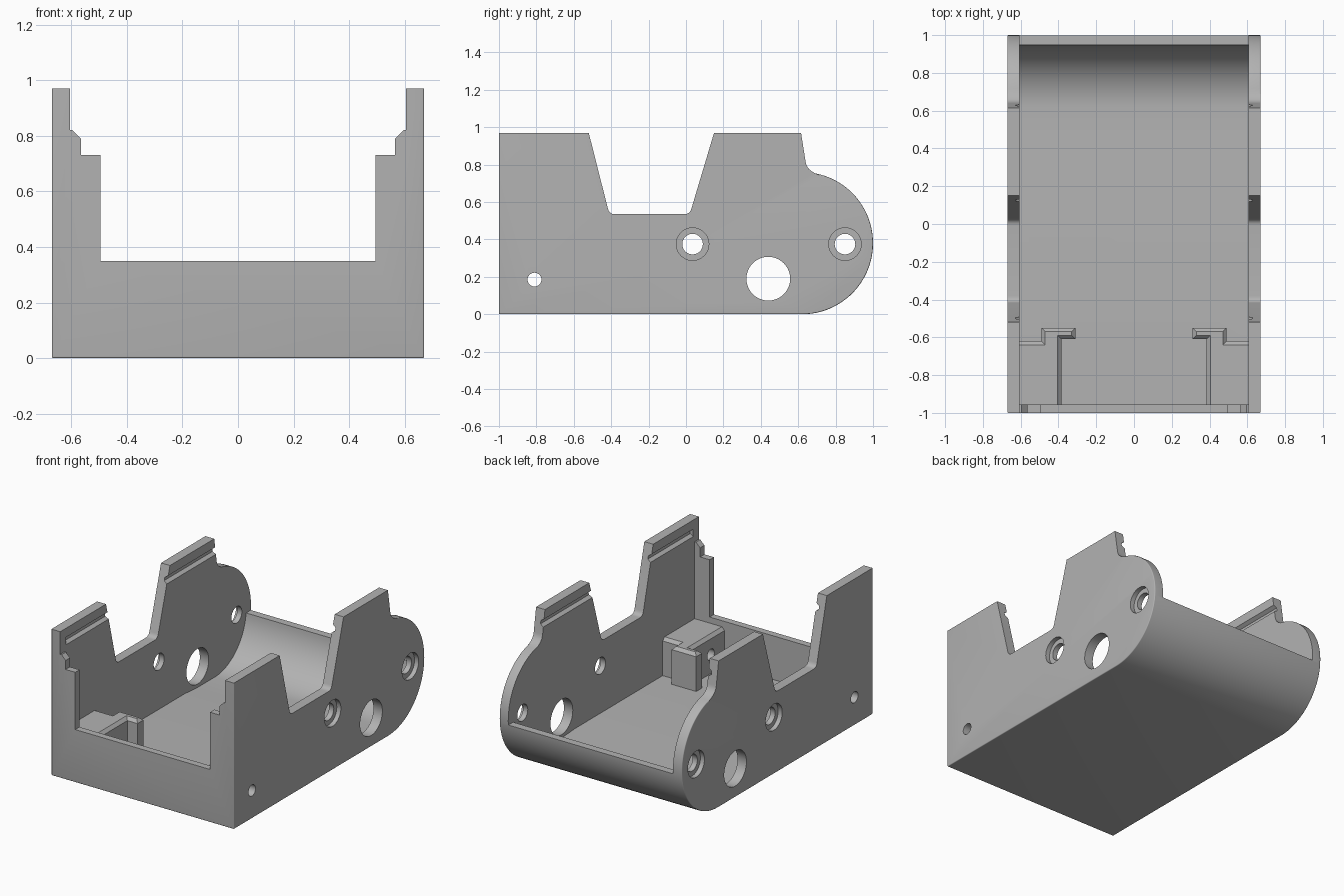
import bpy, bmesh, math
from mathutils import Vector

if "Cube" in bpy.data.objects:
    bpy.data.objects.remove(bpy.data.objects["Cube"])

grey = bpy.data.materials.new("plain_grey")
grey.use_nodes = True
grey.diffuse_color = (0.45, 0.45, 0.45, 1)
grey.node_tree.nodes["Principled BSDF"].inputs["Base Color"].default_value = (0.45, 0.45, 0.45, 1)


def arc(cx, cy, r, start, end, n):
    """Points along a circular arc, angles in degrees."""
    angles = [math.radians(start + (end - start) * i / n) for i in range(n + 1)]
    return [(cx + r * math.cos(a), cy + r * math.sin(a)) for a in angles]


def fillet(a, b, c, size, n=6):
    """Rounded corner at b between a and c."""
    a, b, c = Vector(a), Vector(b), Vector(c)
    p = b + (a - b).normalized() * size
    q = b + (c - b).normalized() * size
    ts = [i / n for i in range(n + 1)]
    return [tuple(p * (1 - t) ** 2 + b * 2 * t * (1 - t) + q * t * t) for t in ts]


def prism(name, pts, axis, lo, hi, bevel=None, width=0.025, segments=5):
    """Extrude a 2D profile along an axis; bevel the edges chosen by a rule."""
    place = {"x": lambda u, v, w: (w, u, v),
             "y": lambda u, v, w: (u, w, v),
             "z": lambda u, v, w: (u, v, w)}[axis]
    bm = bmesh.new()
    ends = [[bm.verts.new(place(u, v, w)) for u, v in pts] for w in (lo, hi)]
    for ring in ends:
        bm.faces.new(ring)
    for i in range(len(pts)):
        j = (i + 1) % len(pts)
        bm.faces.new((ends[0][i], ends[0][j], ends[1][j], ends[1][i]))
    bmesh.ops.recalc_face_normals(bm, faces=bm.faces)
    if bevel:
        edges = [e for e in bm.edges if bevel(e.verts[0].co, e.verts[1].co)]
        bmesh.ops.bevel(bm, geom=edges, offset=width, segments=segments,
                        profile=0.5, affect='EDGES', clamp_overlap=True)
    mesh = bpy.data.meshes.new(name)
    bm.to_mesh(mesh)
    bm.free()
    mesh.materials.append(grey)
    obj = bpy.data.objects.new(name, mesh)
    bpy.context.collection.objects.link(obj)
    return obj


def combine(target, tool, operation='DIFFERENCE'):
    """Apply a boolean and discard the tool."""
    mod = target.modifiers.new("combine", 'BOOLEAN')
    mod.operation, mod.solver, mod.object = operation, 'EXACT', tool
    bpy.context.view_layer.objects.active = target
    bpy.ops.object.modifier_apply(modifier=mod.name)
    bpy.data.objects.remove(tool)


def mirror(pts):
    return [(-u, v) for u, v in pts]


# Outer body: side profile with a round rear and a tapered notch in the walls
top, half, inner = 0.97, 0.67, 0.605
n1, n2, n3, n4 = (-0.52, top), (-0.41, 0.535), (0.02, 0.535), (0.15, top)
r1, r2, r3 = (0.615, top), (0.645, 0.78), (0.69, 0.754)
profile = [(-1, 0)] + arc(0.62, 0.38, 0.38, -90, 79.5, 40)
profile += fillet(r3, r2, r1, 0.035) + [r1, n4]
profile += fillet(n4, n3, n2, 0.03) + fillet(n3, n2, n1, 0.03) + [n1, (-1, top)]


def rounded_rim(a, b):
    along_side = abs(a.x - b.x) < 0.001
    bottom = a.z < 0.001 and b.z < 0.001
    on_arc = all((Vector((p.y, p.z)) - Vector((0.62, 0.38))).length < 0.381
                 and p.y > 0.61 and (p.z < 0.7 or p.y > 0.68) for p in (a, b))
    front_bottom = not along_side and bottom and a.y < -0.99
    front_upright = along_side and a.y < -0.99 and b.y < -0.99
    return front_bottom or front_upright or (along_side and (bottom or on_arc))


body = prism("housing_body", profile, "x", -half, half, rounded_rim)

# Hollow interior with a curved rear shell
cavity = [(-0.955, 0.06), (0.3, 0.06), (0.45, 0.05)]
cavity += arc(0.62, 0.38, 0.33, -90, -5.2, 24)
cavity += [(1.1, 0.35), (1.1, 1.1), (-0.955, 1.1)]
combine(body, prism("interior_cutter", cavity, "x", -inner, inner))

# Stepped opening in the front wall
step = [(0.495, 0.35), (0.495, 0.73), (0.565, 0.73), (0.565, 0.79),
        (0.595, 0.82), (inner, 0.82), (inner, 1.1)]
combine(body, prism("front_opening_cutter", step + mirror(step)[::-1], "y", -1.1, -0.95))

# Corner blocks with a hook, chamfered along the top
block = [(0.63, -0.98), (0.385, -0.98), (0.385, -0.61), (0.31, -0.61),
         (0.31, -0.55), (0.49, -0.55), (0.49, -0.62), (0.63, -0.62)]
groove = [(0.59, 0.86), (inner, 0.86), (0.627, 0.875), (0.627, 0.895), (inner, 0.91), (0.59, 0.91)]
block_top = 0.31
for flip in (list, mirror):
    combine(body, prism("corner_block", flip(block), "z", 0.03, block_top,
                        lambda a, b: min(a.z, b.z) > block_top - 0.001, 0.02, 1), 'UNION')
    # Snap groove inside the wall top
    combine(body, prism("groove_cutter", flip(groove), "y", -0.94, 0.8))

# Cross holes through both walls
for y, z, r in [(0.035, 0.375, 0.055), (0.85, 0.375, 0.055),
                (0.44, 0.19, 0.117), (-0.81, 0.185, 0.037)]:
    circle = arc(y, z, r, 0, 360, 40)[:-1]
    combine(body, prism("hole_cutter", circle, "x", -1, 1))

# Counterbores on the outer faces
for y in (0.035, 0.85):
    for lo, hi in ((-1, -half + 0.03), (half - 0.03, 1)):
        circle = arc(y, 0.375, 0.087, 0, 360, 40)[:-1]
        combine(body, prism("counterbore_cutter", circle, "x", lo, hi))

# Smooth curves, sharp corners
bpy.ops.object.select_all(action='DESELECT')
body.select_set(True)
bpy.context.view_layer.objects.active = body
bpy.ops.object.shade_smooth_by_angle(angle=math.radians(30))
